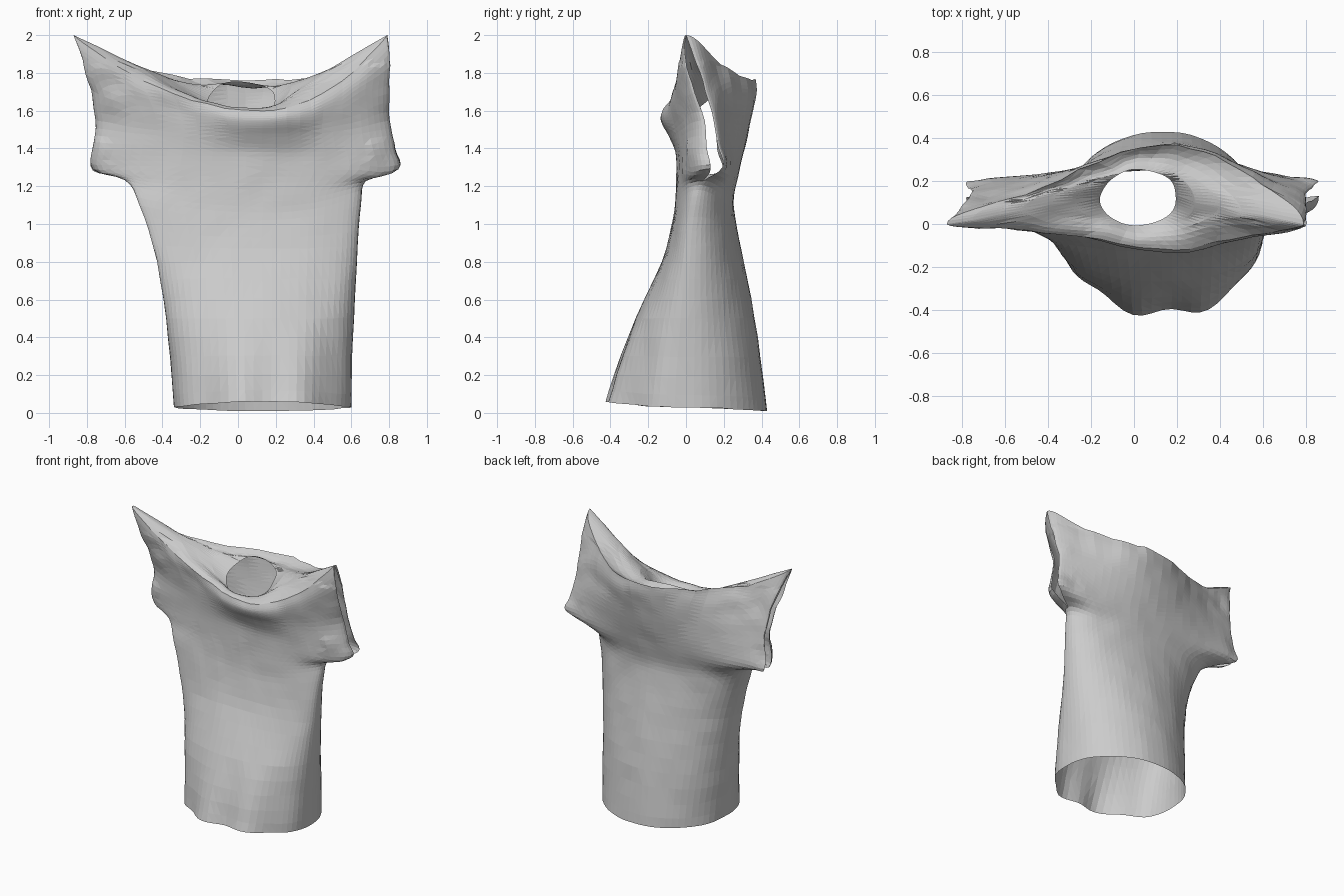
import bpy, bmesh, math
from mathutils import Vector, noise

cube = bpy.data.objects.get("Cube")
if cube:
    bpy.data.objects.remove(cube, do_unlink=True)

COLUMNS = 32      # cells across each panel
CENTRE_X = 0.13   # middle of the chest

# Cloth colour
cloth = bpy.data.materials.new("grey_cloth")
cloth.use_nodes = True
grey = (0.6, 0.6, 0.6, 1.0)
cloth.diffuse_color = grey
shader = cloth.node_tree.nodes["Principled BSDF"]
shader.inputs["Base Color"].default_value = grey
shader.inputs["Roughness"].default_value = 0.9


def section(front_z, back_z, end_z, left, right, front, back,
            left_seam, right_seam, gap, front_drape, back_drape):
    """One slice of the garment, stored so that slices can be blended."""
    return (front_z, back_z, end_z, left, right, front, back,
            left_seam, right_seam, gap, front_drape, back_drape)


def tube(z, end_z, left, right, front, back, left_seam, right_seam, drape=0):
    """A closed slice of the torso."""
    return section(z, z, end_z, left, right, front, back, left_seam, right_seam, 0, 0, drape)


def sleeve(front_z, back_z, end_z, left, right, front, back, seam, gap, front_drape, back_drape):
    """A slice through the chest and both open sleeves."""
    return section(front_z, back_z, end_z, left, right, front, back,
                   seam, seam, gap, front_drape, back_drape)


# Torso from the hem to the armpits, then chest and open sleeves to the shoulder tips
slices = [
    section(.06, .01, .03, -.34, .60, -.42, .43, -.02, 0, 0, 0, 0),
    tube(.4, .4, -.37, .61, -.31, .38, -.04, .01),
    tube(.8, .8, -.43, .63, -.13, .305, -.04, .02),
    tube(1.02, 1.1, -.52, .65, -.07, .26, -.01, .05),
    tube(1.15, 1.23, -.6, .68, -.055, .235, .05, .09, .02),
    sleeve(1.28, 1.28, 1.29, -.78, .85, -.05, .22, .16, .06, 0, .06),
    sleeve(1.38, 1.4, 1.4, -.77, .83, -.045, .21, .14, .06, .01, .1),
    sleeve(1.46, 1.52, 1.55, -.755, .805, -.04, .18, .12, .05, .05, .16),
    sleeve(1.52, 1.62, 1.75, -.79, .80, -.035, .15, .06, .06, .09, .21),
    sleeve(1.56, 1.7, 1.9, -.83, .80, -.035, .13, .015, .04, .1, .24),
    sleeve(1.6, 1.76, 2.0, -.87, .79, -.035, .11, 0, 0, .085, .26),
]


def blend(a, b, c, d, t):
    """Smooth curve through b and c."""
    return b + t / 2 * (c - a + t * (2 * a - 5 * b + 4 * c - d + t * (3 * (b - c) + d - a)))


def blended_slices(keys, steps):
    last = len(keys) - 1
    for i in range(last):
        near = [keys[max(0, min(last, i + k))] for k in (-1, 0, 1, 2)]
        for s in range(steps):
            yield [blend(*values, s / steps) for values in zip(*near)]
    yield keys[last]


def ring(values):
    """Points of a slice: front panel left to right, then back panel right to left."""
    (front_z, back_z, end_z, left, right, front, back,
     left_seam, right_seam, gap, front_drape, back_drape) = values
    panels = ((1, front_z, front, -front_drape, .38, 2, .5, .42),
              (-1, back_z, back, back_drape, .6, 3, .45, .5))
    points = []
    for way, z, y, drape, width, lift, left_curve, right_curve in panels:
        for i in range(COLUMNS + 1):
            c = -way * math.cos(math.pi * i / COLUMNS)
            reach, seam, power = ((right - CENTRE_X, right_seam, right_curve) if c > 0
                                  else (CENTRE_X - left, left_seam, left_curve))
            x = CENTRE_X + c * reach
            end = seam - way * gap / 2
            curve = max(0, 1 - c * c) ** power
            swell = drape * curve * math.exp(-((x - .17) / width) ** 2)
            points.append(Vector((x, end + (y - end) * curve + swell,
                                  z + (end_z - z) * abs(c) ** lift)))
    return points


def neck_ring():
    """Tilted neck opening, low at the front, ordered like the slices."""
    points = []
    for side in (-1, 1):
        for i in range(COLUMNS + 1):
            a = math.pi * i / COLUMNS
            c, s = side * math.cos(a), side * math.sin(a)
            points.append(Vector((.02 + .18 * c, .125 + .13 * s, 1.66 + .09 * s)))
    return points


def crumple(p):
    """Cloth wrinkles: stronger round the neck and sleeve ends, gentle elsewhere."""
    amount = .005 + .012 * max(0, min(1, (p.z - 1.5) / .2))
    if abs(p.x) > .68 and p.z < 1.45:
        amount = .018
    if p.z > 1.85:
        amount = .004
    q = p + noise.noise_vector(p * 7) * amount
    # Vertical folds along the front hem
    if p.y < 0 and p.z < .5:
        fade = (1 - p.z / .5) * min(1, -p.y / .2)
        q.y -= .024 * math.cos(p.x * 19) * fade
    q.z = max(q.z, 0)
    return q


def loft(name, rings):
    """Skin a list of rings, leaving the sleeve ends open where the panels part."""
    bm = bmesh.new()
    rows = [[bm.verts.new(crumple(p)) for p in r] for r in rings]
    for low, high in zip(rows, rows[1:]):
        for i in range(len(low) - 1):
            if i != COLUMNS:
                bm.faces.new((low[i], low[i + 1], high[i + 1], high[i]))
    bmesh.ops.remove_doubles(bm, verts=bm.verts, dist=.0005)
    bmesh.ops.triangulate(bm, faces=bm.faces)
    bmesh.ops.recalc_face_normals(bm, faces=bm.faces)
    mesh = bpy.data.meshes.new(name)
    bm.to_mesh(mesh)
    bm.free()
    mesh.materials.append(cloth)
    obj = bpy.data.objects.new(name, mesh)
    bpy.context.collection.objects.link(obj)


# Body and sleeves
loft("shirt_body", [ring(v) for v in blended_slices(slices, 4)])

# Loose cloth between the shoulder line and the neck: rolled in front, sagging behind
outer, inner = ring(slices[-1]), neck_ring()
steps = 6
yoke = []
for k in range(steps + 1):
    t = k / steps
    row = []
    for i, (a, b) in enumerate(zip(outer, inner)):
        way = 1 if i <= COLUMNS else -1
        across = math.sin(math.pi * (i % (COLUMNS + 1)) / COLUMNS)
        roll = .03 * way * across * math.sin(math.pi * t)
        row.append(a.lerp(b, t) + Vector((0, 0, roll)))
    yoke.append(row)
loft("neck_yoke", yoke)
